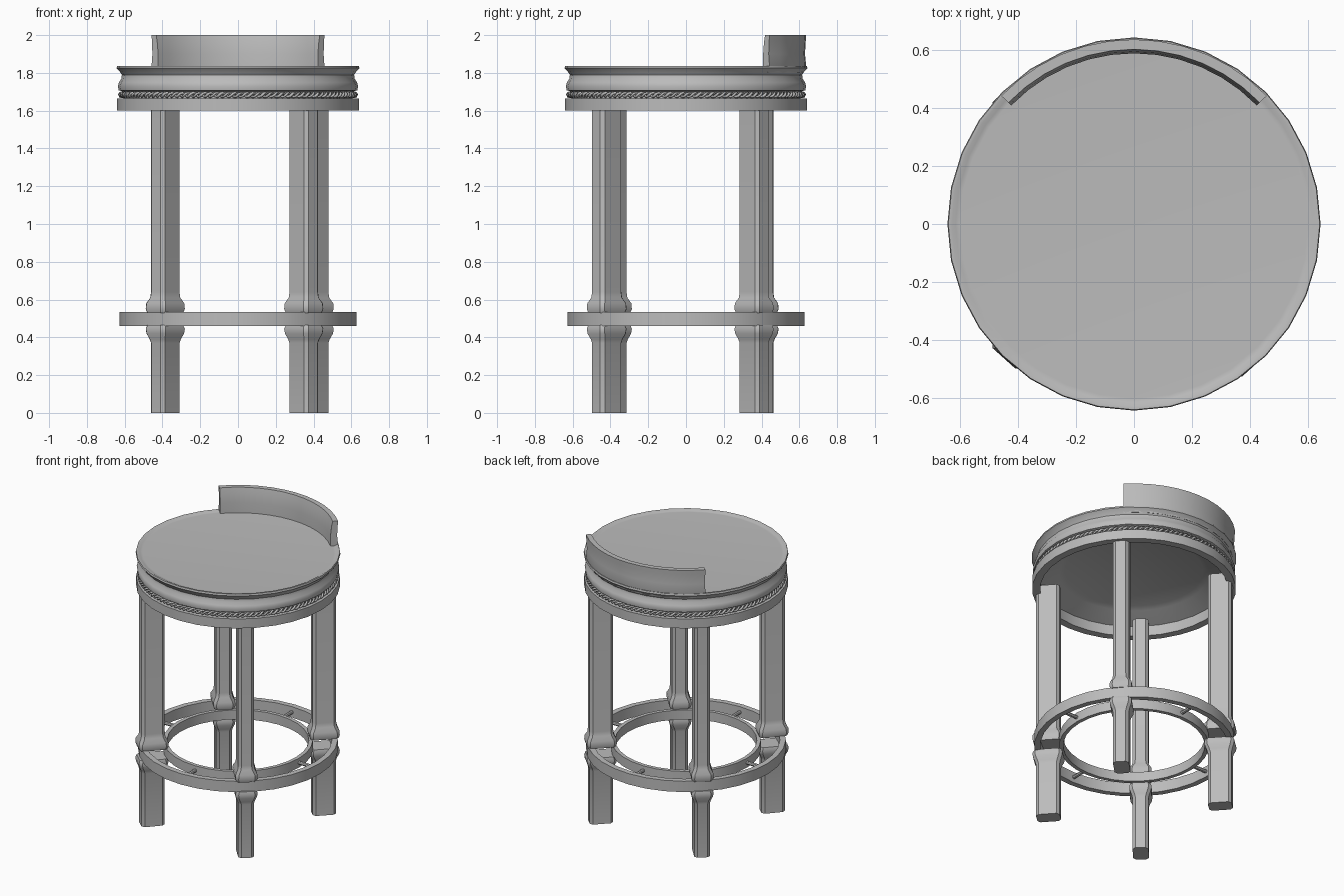
import bpy, bmesh, math
from mathutils import Matrix, Vector

cube = bpy.data.objects.get("Cube")
if cube:
    bpy.data.objects.remove(cube)

grey = bpy.data.materials.new("plain_grey")
grey.use_nodes = True
tone = (0.5, 0.5, 0.5, 1)
grey.diffuse_color = tone
grey.node_tree.nodes["Principled BSDF"].inputs["Base Color"].default_value = tone
SIDES = 32


def finish(name, bm, angle=35):
    bmesh.ops.recalc_face_normals(bm, faces=bm.faces)
    mesh = bpy.data.meshes.new(name)
    bm.to_mesh(mesh)
    bm.free()
    obj = bpy.data.objects.new(name, mesh)
    bpy.context.collection.objects.link(obj)
    mesh.materials.append(grey)
    bpy.ops.object.select_all(action="DESELECT")
    obj.select_set(True)
    bpy.context.view_layer.objects.active = obj
    bpy.ops.object.shade_smooth_by_angle(angle=math.radians(angle))
    return obj


def lathe(name, profile, closed=True, start=0, sweep=2 * math.pi, steps=SIDES):
    """Revolve (radius, height) points about z; a partial sweep gets end caps."""
    bm = bmesh.new()
    full = sweep > 6.28
    rings = []
    for i in range(steps if full else steps + 1):
        a = start + sweep * i / steps
        rings.append([bm.verts.new((r * math.cos(a), r * math.sin(a), z)) for r, z in profile])
    n = len(profile)
    for i in range(steps):
        p, q = rings[i], rings[(i + 1) % len(rings)]
        for j in range(n if closed else n - 1):
            k = (j + 1) % n
            bm.faces.new((p[j], p[k], q[k], q[j]))
    if not full:
        bm.faces.new(rings[0])
        bm.faces.new(rings[-1])
    elif not closed:
        bm.faces.new([r[0] for r in rings])
        bm.faces.new([r[-1] for r in rings])
    return finish(name, bm)


def band(name, inner, outer, low, high):
    return lathe(name, [(inner, low), (outer, low), (outer, high), (inner, high)])


def loft_box(name, sections, x, y, turn):
    """Stack of chamfered rectangles (height, margin) around a leg core."""
    bm = bmesh.new()
    rot = Matrix.Rotation(math.radians(turn), 3, "Z")
    loops = []
    for z, m in sections:
        a, b, c = 0.075 + m, 0.05 + m, 0.018
        corners = []
        for sx, sy in ((1, 1), (-1, 1), (-1, -1), (1, -1)):
            pair = [(sx * a, sy * (b - c)), (sx * (a - c), sy * b)]
            corners += pair if sx * sy > 0 else pair[::-1]
        loops.append([bm.verts.new(rot @ Vector((u, v, 0)) + Vector((x, y, z))) for u, v in corners])
    for p, q in zip(loops, loops[1:]):
        for j in range(8):
            bm.faces.new((p[j], p[(j + 1) % 8], q[(j + 1) % 8], q[j]))
    bm.faces.new(loops[0])
    bm.faces.new(loops[-1])
    return finish(name, bm)


# Legs: shaft, flared collars on both sides of the foot ring, lower foot
upper = [(0.53, 0.014), (0.55, 0.02), (0.58, 0.018), (0.61, 0.003), (0.64, 0), (1.66, 0)]
lower = [(0, 0), (0.37, 0), (0.39, 0.005), (0.42, 0.017), (0.445, 0.02), (0.465, 0.014)]
for name, x, y, turn in (("front_left", 0.348, -0.42, -48), ("front_right", -0.385, -0.392, 48),
                         ("back_left", 0.403, 0.36, 45), ("back_right", -0.385, 0.385, -48)):
    loft_box(name + "_leg", upper, x, y, turn)
    loft_box(name + "_foot", lower, x, y, turn)

# Foot rest: two hoops joined by four short rods
band("outer_foot_ring", 0.59, 0.627, 0.46, 0.535)
band("inner_foot_ring", 0.445, 0.47, 0.465, 0.53)
for i in range(4):
    bm = bmesh.new()
    a = i * math.pi / 2
    place = Matrix.Rotation(a, 4, "Z") @ Matrix.Translation((0.53, 0, 0.497)) @ Matrix.Rotation(math.pi / 2, 4, "Y")
    bmesh.ops.create_cone(bm, cap_ends=True, segments=8, radius1=0.012, radius2=0.012, depth=0.14, matrix=place)
    finish("foot_ring_rod_%d" % (i + 1), bm)

# Seat: apron hoop, hollow underside, waisted cushion with a raised rim
band("apron_ring", 0.59, 0.64, 1.6, 1.665)
lathe("seat_cushion", [(0.435, 1.73), (0.47, 1.715), (0.59, 1.67), (0.59, 1.655), (0.605, 1.655), (0.605, 1.7),
                       (0.632, 1.708), (0.636, 1.73), (0.63, 1.75), (0.617, 1.77), (0.615, 1.79),
                       (0.628, 1.81), (0.643, 1.825), (0.64, 1.837), (0.628, 1.837), (0.615, 1.83), (0.6, 1.829)],
      closed=False)

# Braided trim: two strands twisting around the seat
for strand in range(2):
    curve = bpy.data.curves.new("braid_strand", "CURVE")
    curve.dimensions = "3D"
    curve.bevel_depth = 0.008
    curve.bevel_resolution = 0
    spline = curve.splines.new("POLY")
    count, twists = 480, 60
    spline.points.add(count - 1)
    spline.use_cyclic_u = True
    for i, point in enumerate(spline.points):
        a = 2 * math.pi * i / count
        t = a * twists + strand * math.pi
        r = 0.618 + 0.009 * math.cos(t)
        point.co = (r * math.cos(a), r * math.sin(a), 1.684 + 0.01 * math.sin(t), 1)
    curve.materials.append(grey)
    obj = bpy.data.objects.new("braid_strand_%d" % (strand + 1), curve)
    bpy.context.collection.objects.link(obj)

# Low curved backrest, thinner towards the top
lathe("backrest", [(0.588, 1.8), (0.622, 1.8), (0.636, 1.84), (0.63, 1.9), (0.634, 1.97), (0.636, 2.0),
                   (0.602, 2.0), (0.594, 1.96), (0.588, 1.9)],
      start=math.radians(44), sweep=math.radians(92), steps=12)
